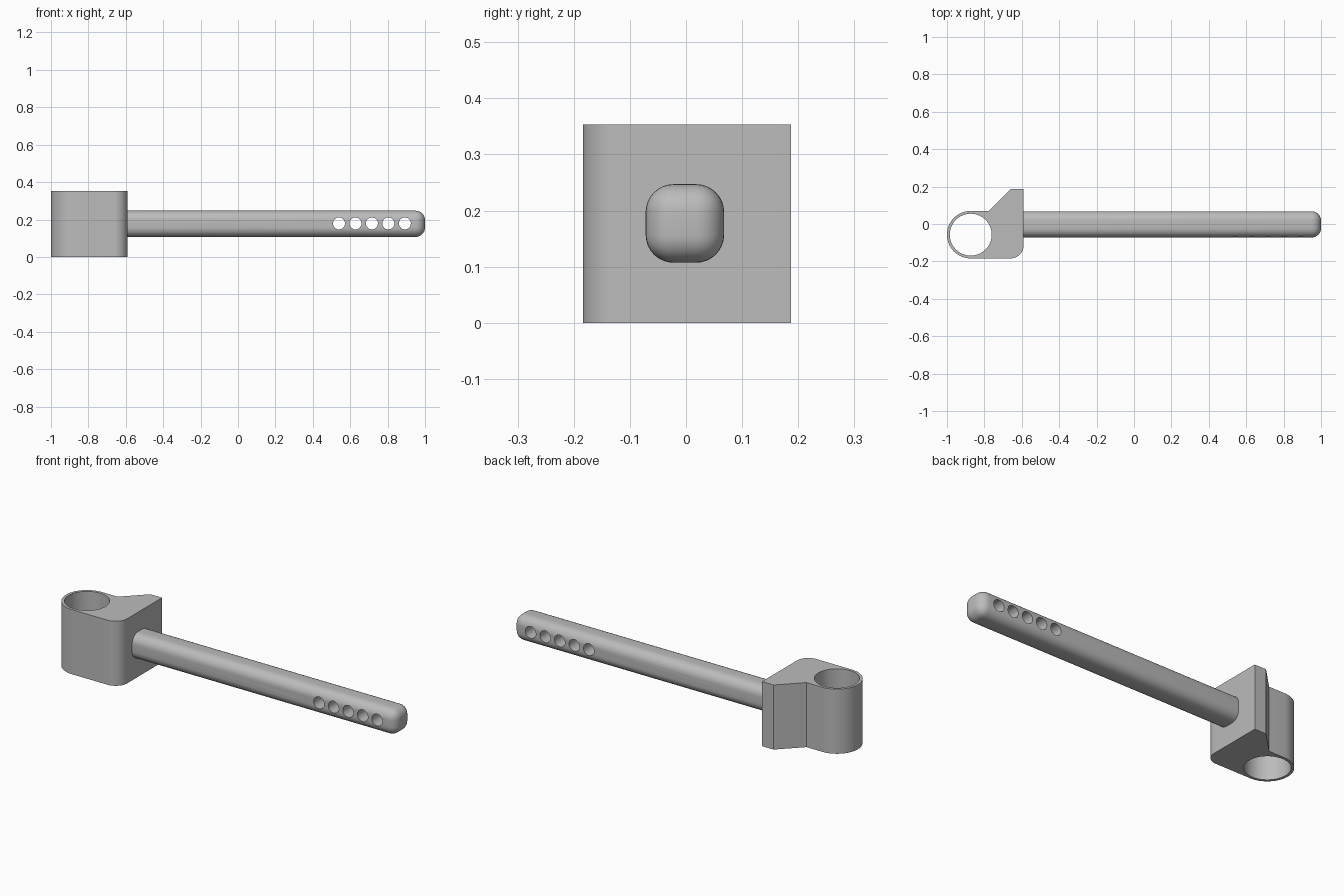
import bpy, bmesh, math
from math import radians
from mathutils import Vector

if "Cube" in bpy.data.objects:
    bpy.data.objects.remove(bpy.data.objects["Cube"], do_unlink=True)

HEIGHT = 0.353
ROD_Z = 0.177
RING = Vector((-0.873, -0.057))
RING_R, BORE_R = 0.127, 0.112

grey = bpy.data.materials.new("plain_grey")
grey.use_nodes = True
colour = (0.5, 0.5, 0.5, 1)
grey.diffuse_color = colour
grey.node_tree.nodes["Principled BSDF"].inputs["Base Color"].default_value = colour


def arc(centre, radius, start, end, steps):
    """Points on an arc, angles in degrees."""
    angles = [radians(start + (end - start) * i / steps) for i in range(steps + 1)]
    return [(centre[0] + radius * math.cos(a), centre[1] + radius * math.sin(a)) for a in angles]


def make_object(name, bm):
    mesh = bpy.data.meshes.new(name)
    bmesh.ops.recalc_face_normals(bm, faces=bm.faces)
    bm.to_mesh(mesh)
    bm.free()
    mesh.materials.append(grey)
    obj = bpy.data.objects.new(name, mesh)
    bpy.context.collection.objects.link(obj)
    return obj


def activate(obj):
    bpy.ops.object.select_all(action='DESELECT')
    obj.select_set(True)
    bpy.context.view_layer.objects.active = obj


def apply_modifier(obj, kind, **settings):
    mod = obj.modifiers.new(kind.title(), kind)
    for key, value in settings.items():
        setattr(mod, key, value)
    activate(obj)
    bpy.ops.object.modifier_apply(modifier=mod.name)


def drill(obj, radius, depth, location, rotation=(0, 0, 0), sides=48):
    """Cut a round through hole and discard the cutter."""
    bpy.ops.mesh.primitive_cylinder_add(vertices=sides, radius=radius, depth=depth,
                                        location=location, rotation=rotation)
    cutter = bpy.context.object
    cutter.hide_render = True
    cutter.data.materials.append(grey)
    apply_modifier(obj, 'BOOLEAN', object=cutter, operation='DIFFERENCE', solver='EXACT')
    bpy.data.objects.remove(cutter, do_unlink=True)


def smooth(obj, angle):
    activate(obj)
    bpy.ops.object.shade_smooth_by_angle(angle=radians(angle))


# Clamp block: round eye on one side, slanted lug at the back, rounded front corner
outline = arc(RING, RING_R, 90, 270, 32)
outline += arc((-0.66, RING.y - RING_R + 0.07), 0.07, -90, 0, 12)
outline += [(-0.59, 0.187), (-0.66, 0.187), (-0.777, RING.y + RING_R)]
bm = bmesh.new()
base = bm.faces.new([bm.verts.new((x, y, 0)) for x, y in outline])
top = bmesh.ops.extrude_face_region(bm, geom=[base])
bmesh.ops.translate(bm, vec=(0, 0, HEIGHT),
                    verts=[v for v in top["geom"] if isinstance(v, bmesh.types.BMVert)])
block = make_object("clamp_block", bm)
drill(block, BORE_R, 1, (RING.x, RING.y, HEIGHT / 2), sides=64)
smooth(block, 30)

# Rod: square bar with generously rounded edges and end, rooted in the block
bm = bmesh.new()
bmesh.ops.create_cube(bm, size=1)
start, end, width = -0.7, 1.0, 0.14
for v in bm.verts:
    v.co = Vector((v.co.x * (end - start) + (start + end) / 2,
                   v.co.y * width - 0.002, v.co.z * width + ROD_Z))
rod = make_object("rod", bm)
apply_modifier(rod, 'BEVEL', width=0.05, segments=8, limit_method='NONE')

# Row of cross holes near the free end
for i in range(5):
    drill(rod, 0.032, 0.5, (0.54 + 0.088 * i, 0, ROD_Z + 0.002), (radians(90), 0, 0), 32)
smooth(rod, 35)
